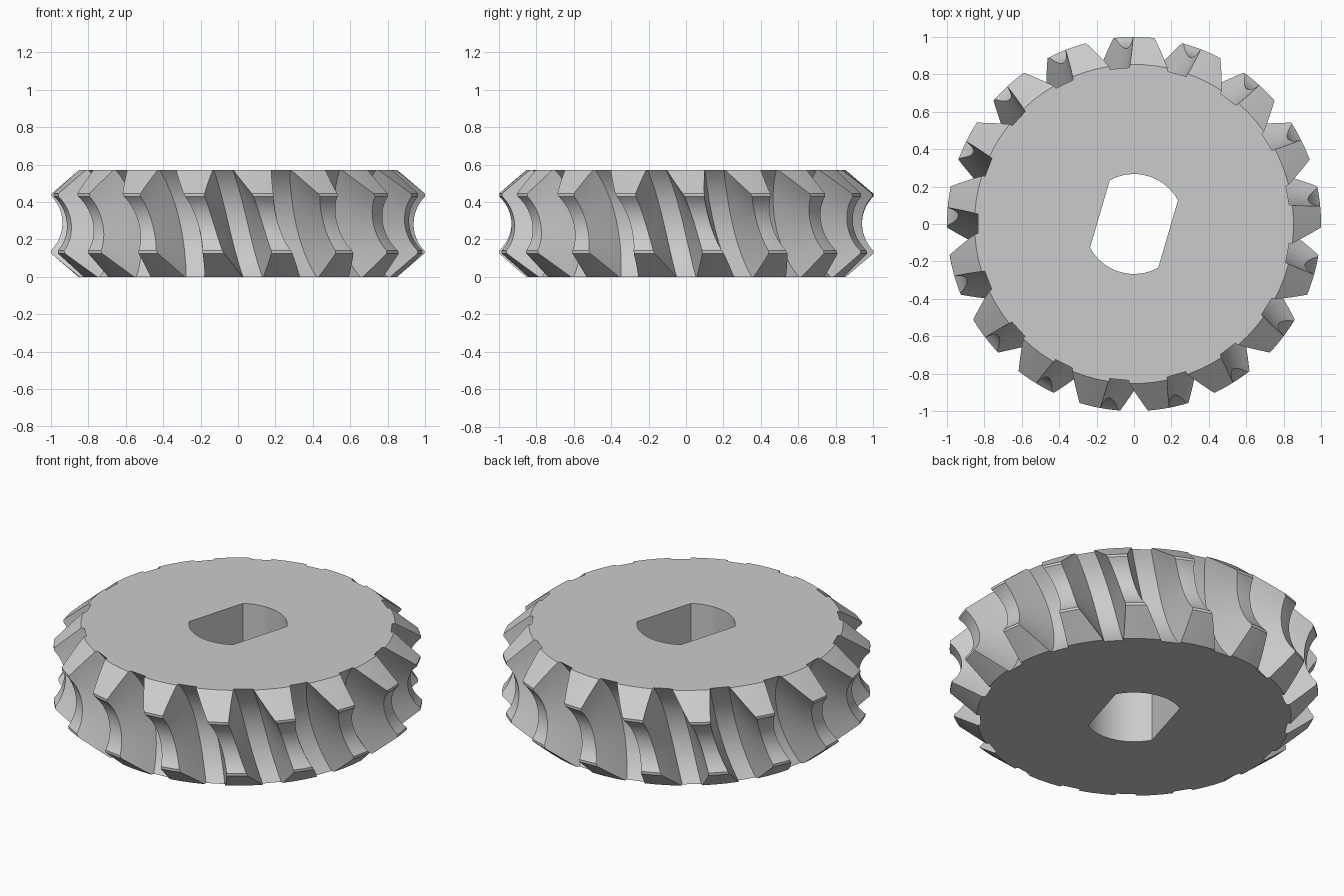
import bpy, bmesh, math

if "Cube" in bpy.data.objects:
    bpy.data.objects.remove(bpy.data.objects["Cube"], do_unlink=True)

TEETH = 17
HEIGHT = 0.57
MID = HEIGHT / 2
TIP, END = 1.0, 0.853
RIM_Z, THROAT_HALF, THROAT = 0.125, 0.145, 0.94
TWIST = 0.33                      # radians per unit of height
PITCH = 2 * math.pi / TEETH

# Circles around the mating worm's axis: throat of the teeth, floor of the gaps
SAG = TIP - THROAT
THROAT_ARC = (THROAT_HALF ** 2 + SAG ** 2) / (2 * SAG)
AXIS = THROAT + THROAT_ARC
FLOOR_ARC = 0.42
GAP_TOP, GAP_SLOPE = 0.131, 0.37  # half gap at the throat, flank slope


def arc_radius(arc, z):
    return AXIS - math.sqrt(arc ** 2 - (z - MID) ** 2)


def outer_radius(z):
    """Blank: bevelled ends, narrow rim, concave throat."""
    d = abs(z - MID)
    if d > MID - RIM_Z:
        return END + (TIP - END) * (MID - d) / RIM_Z
    return TIP if d > THROAT_HALF else arc_radius(THROAT_ARC, z)


def half_angle(r, z):
    """Half of the tooth thickness, left over by a tapered gap."""
    reach = math.hypot(AXIS - r, z - MID)
    gap = GAP_TOP - GAP_SLOPE * (reach - THROAT_ARC)
    return PITCH / 2 - gap / r


def tooth_ring(bm, z):
    """One closed outline of all teeth at a given height."""
    top, root = outer_radius(z), arc_radius(FLOOR_ARC, z)
    flank = [root + (top - root) * i / 5 for i in range(6)]
    section = [(r, -half_angle(r, z)) for r in flank]
    section += [(top, half_angle(top, z) * s) for s in (-0.33, 0.33)]
    section += [(r, half_angle(r, z)) for r in reversed(flank)]
    ring = []
    for i in range(TEETH):
        centre = -math.pi / 2 + (i + 0.5) * PITCH + TWIST * (MID - z)
        for r, a in section:
            ring.append(bm.verts.new((r * math.cos(centre + a), r * math.sin(centre + a), z)))
    return ring


def bore_ring(bm, z):
    """Round hole with two flats."""
    radius, flat, turn = 0.267, 0.19, math.radians(-16.3)
    corner = math.acos(flat / radius)
    ring = []
    for side in (0, math.pi):
        for i in range(17):
            a = turn + side + corner + (math.pi - 2 * corner) * i / 16
            ring.append(bm.verts.new((radius * math.cos(a), radius * math.sin(a), z)))
    return ring


def skin(bm, lower, upper):
    n = len(lower)
    for i in range(n):
        j = (i + 1) % n
        bm.faces.new((lower[i], lower[j], upper[j], upper[i]))


def loop_edges(bm, ring):
    return [bm.edges.get((ring[i - 1], ring[i])) for i in range(len(ring))]


# Levels: bevel, rim, throat, rim, bevel
low, high = MID - THROAT_HALF, MID + THROAT_HALF
levels = [RIM_Z * i / 4 for i in range(5)]
levels += [low + (high - low) * i / 16 for i in range(17)]
levels += [HEIGHT - RIM_Z * (4 - i) / 4 for i in range(5)]

bm = bmesh.new()
rings = [tooth_ring(bm, z) for z in levels]
for a, b in zip(rings, rings[1:]):
    skin(bm, a, b)
bores = [bore_ring(bm, z) for z in (0, HEIGHT)]
skin(bm, *bores)

# Flat end faces around the bore
for outer, inner in ((rings[0], bores[0]), (rings[-1], bores[1])):
    bmesh.ops.triangle_fill(bm, use_beauty=True,
                            edges=loop_edges(bm, outer) + loop_edges(bm, inner))
bmesh.ops.recalc_face_normals(bm, faces=bm.faces[:])

mesh = bpy.data.meshes.new("worm_wheel")
bm.to_mesh(mesh)
bm.free()
wheel = bpy.data.objects.new("worm_wheel", mesh)
bpy.context.collection.objects.link(wheel)

grey = bpy.data.materials.new("plain grey")
grey.use_nodes = True
colour = (0.6, 0.6, 0.6, 1)
grey.diffuse_color = colour
grey.node_tree.nodes["Principled BSDF"].inputs["Base Color"].default_value = colour
mesh.materials.append(grey)

bpy.ops.object.select_all(action="DESELECT")
wheel.select_set(True)
bpy.context.view_layer.objects.active = wheel
bpy.ops.object.shade_smooth_by_angle(angle=math.radians(25))
